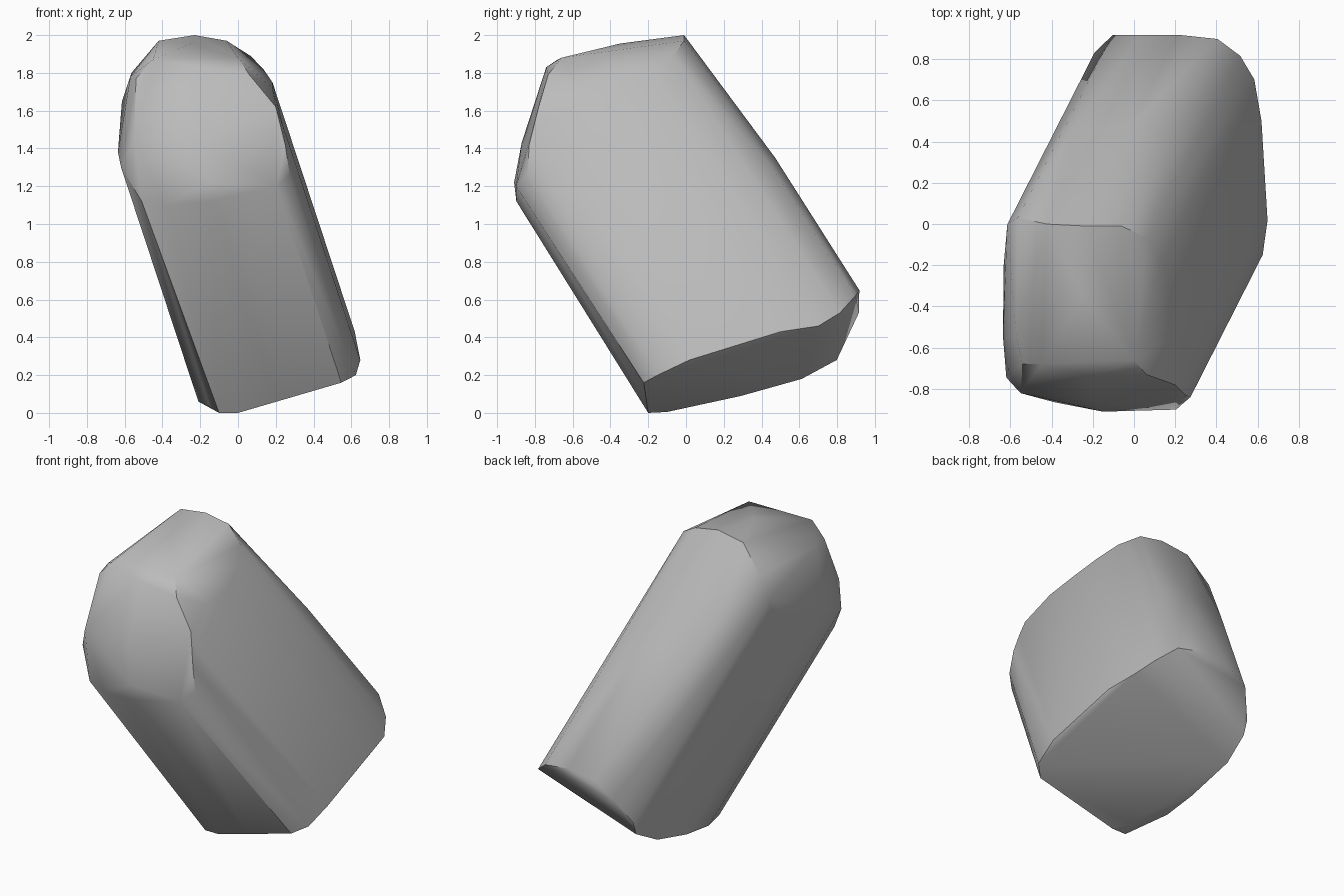
import bpy
import bmesh
import math
from mathutils import Vector

default_cube = bpy.data.objects.get("Cube")
if default_cube:
    bpy.data.objects.remove(default_cube, do_unlink=True)

# Lean of the block: sideways shift for each unit of height
LEAN = Vector((-0.33, -0.65))

# Cross-section at mid height: x, y, height of lower rim, height of upper rim
SECTION = [
    (-0.47, -0.75, 0.04, 1.12), (-0.35, -0.8, 0.04, 1.1),
    (-0.1, -0.82, 0.07, 1.12), (0.27, -0.77, 0.16, 1.2),
    (0.36, -0.67, 0.2, 1.26), (0.41, -0.45, 0.28, 1.52),
    (0.42, -0.1, 0.37, 1.72), (0.43, 0.13, 0.43, 1.75),
    (0.405, 0.35, 0.46, 1.82), (0.36, 0.51, 0.53, 1.89),
    (0.26, 0.62, 0.61, 1.97), (0.1, 0.64, 0.65, 2.0),
    (-0.1, 0.63, 0.62, 1.97), (-0.3, 0.55, 0.52, 1.8),
    (-0.4, 0.42, 0.37, 1.65), (-0.43, 0.33, 0.28, 1.54),
    (-0.49, 0.08, 0.18, 1.43), (-0.51, -0.3, 0.09, 1.38),
    (-0.52, -0.55, 0.06, 1.3),
]

# Swelling of the back, from its lower rim to part way up
SWELL = [
    (-0.26, 0.61, 0.53), (-0.1, 0.67, 0.62), (0.1, 0.69, 0.65),
    (0.28, 0.65, 0.62), (-0.2, 0.65, 1.3), (0.1, 0.7, 1.35),
    (0.29, 0.65, 1.3),
]

# Rounded ridge where the sloping front cut meets the flat top cut
RIDGE = [
    (-0.54, -0.68, 1.77), (-0.57, -0.55, 1.78), (-0.45, -0.68, 1.87),
    (0.0, -0.66, 1.88), (-0.2, -0.74, 1.83), (-0.55, -0.82, 1.45),
    (0.06, -0.73, 1.79), (0.2, -0.78, 1.62), (0.25, -0.83, 1.42),
    (-0.2, -0.87, 1.43), (-0.15, -0.91, 1.22), (-0.25, -0.35, 1.955),
]

# Lowest edge, resting on the ground
FOOT = [(-0.1, -0.2, 0.0), (0.0, -0.2, 0.0), (-0.05, -0.1, 0.005)]


def leaned(x, y, z):
    """Slide a cross-section point along the leaning axis to height z."""
    shift = LEAN * (z - 1)
    return Vector((x + shift.x, y + shift.y, z))


def make_material(name, value):
    mat = bpy.data.materials.new(name)
    mat.use_nodes = True
    colour = (value, value, value, 1)
    mat.diffuse_color = colour
    shader = mat.node_tree.nodes["Principled BSDF"]
    shader.inputs["Base Color"].default_value = colour
    shader.inputs["Roughness"].default_value = 0.8
    return mat


# Solid block wrapped around both rims, the swelling and the ridge
bm = bmesh.new()
for x, y, low, high in SECTION:
    bm.verts.new(leaned(x, y, low))
    bm.verts.new(leaned(x, y, high))
for point in SWELL:
    bm.verts.new(leaned(*point))
for point in RIDGE + FOOT:
    bm.verts.new(point)
bmesh.ops.convex_hull(bm, input=bm.verts[:])
loose = [v for v in bm.verts if not v.link_faces]
bmesh.ops.delete(bm, geom=loose, context='VERTS')
bmesh.ops.recalc_face_normals(bm, faces=bm.faces[:])

mesh = bpy.data.meshes.new("stone_block")
bm.to_mesh(mesh)
bm.free()
block = bpy.data.objects.new("stone_block", mesh)
bpy.context.collection.objects.link(block)
mesh.materials.append(make_material("plain_grey", 0.5))

# Soft long sides, crisp cut ends
bpy.ops.object.select_all(action='DESELECT')
block.select_set(True)
bpy.context.view_layer.objects.active = block
bpy.ops.object.shade_smooth_by_angle(angle=math.radians(38))
